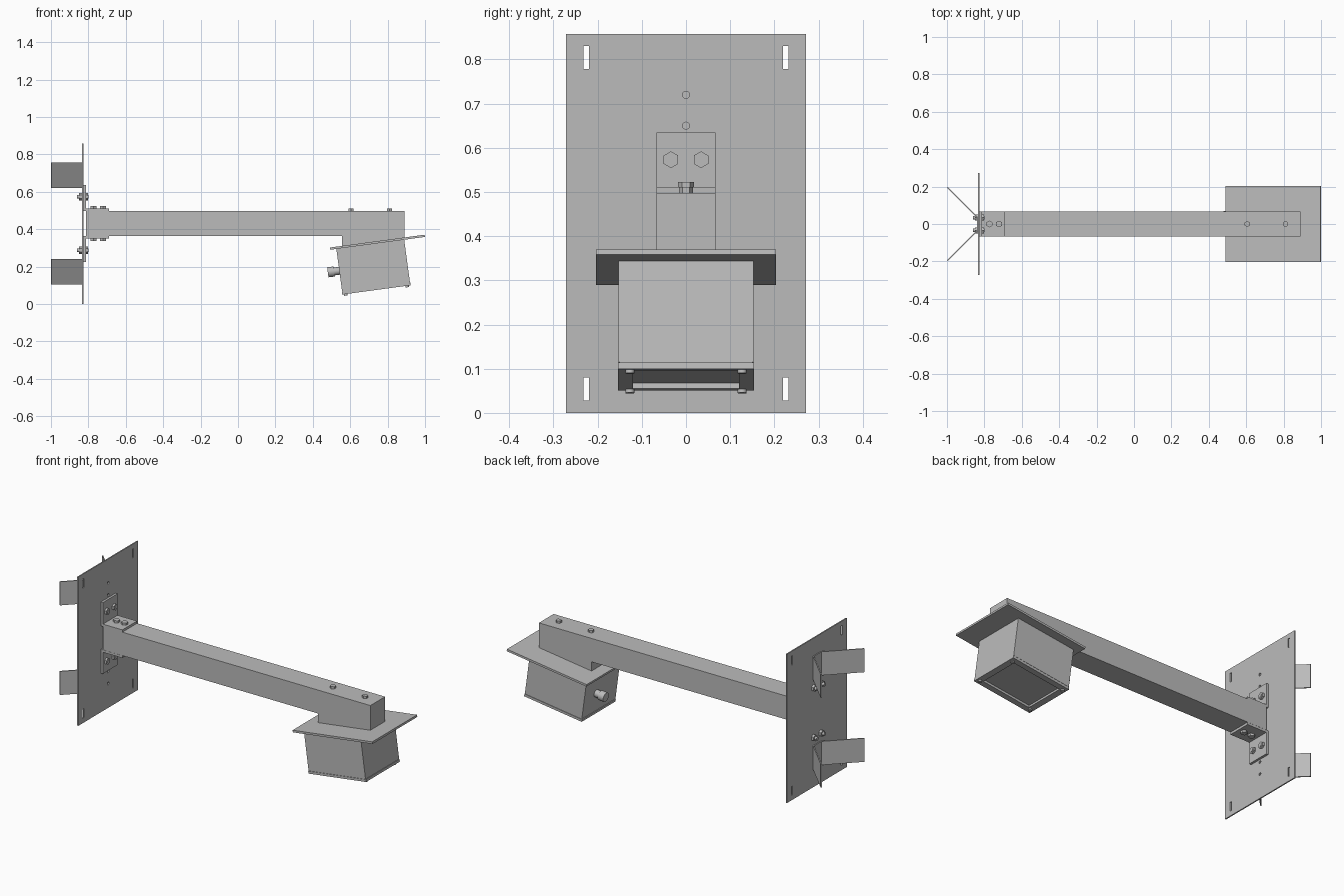
import bpy, bmesh, math
from mathutils import Matrix, Vector

cube = bpy.data.objects.get("Cube")
if cube:
    bpy.data.objects.remove(cube, do_unlink=True)

metal = bpy.data.materials.new("grey_metal")
metal.use_nodes = True
GREY = (0.5, 0.5, 0.5, 1)
metal.diffuse_color = GREY
metal.node_tree.nodes["Principled BSDF"].inputs["Base Color"].default_value = GREY

# Frame of the tilted sensor head
HEAD = Matrix.Translation((0.745, 0, 0.33)) @ Matrix.Rotation(math.radians(-7.7), 4, 'Y')
FLAT = Matrix.Identity(4)


def finish(name, bm, frame=FLAT):
    bm.transform(frame)
    bmesh.ops.recalc_face_normals(bm, faces=bm.faces)
    mesh = bpy.data.meshes.new(name)
    bm.to_mesh(mesh)
    bm.free()
    mesh.materials.append(metal)
    obj = bpy.data.objects.new(name, mesh)
    bpy.context.collection.objects.link(obj)
    return obj


def box(name, x, y, z, frame=FLAT):
    """Box from (min, max) ranges."""
    bm = bmesh.new()
    bmesh.ops.create_cube(bm, size=1)
    for v in bm.verts:
        v.co = [r[0] + (c + 0.5) * (r[1] - r[0]) for r, c in zip((x, y, z), v.co)]
    return finish(name, bm, frame)


def rod(name, start, end, radius, sides, frame=FLAT):
    """Prism or cylinder between two points."""
    a, b = Vector(start), Vector(end)
    bm = bmesh.new()
    bmesh.ops.create_cone(bm, cap_ends=True, segments=sides, radius1=radius,
                          radius2=radius, depth=(b - a).length)
    turn = (b - a).to_track_quat('Z', 'Y').to_matrix().to_4x4()
    bm.transform(Matrix.Translation((a + b) / 2) @ turn)
    obj = finish(name, bm, frame)
    if sides > 8:
        bpy.context.view_layer.objects.active = obj
        obj.select_set(True)
        bpy.ops.object.shade_smooth_by_angle()
        obj.select_set(False)
    return obj


def extrude(name, points, y):
    """Side profile in xz extruded across y."""
    bm = bmesh.new()
    face = bm.faces.new([bm.verts.new((px, y[0], pz)) for px, pz in points])
    new = bmesh.ops.extrude_face_region(bm, geom=[face])["geom"]
    bmesh.ops.translate(bm, vec=(0, y[1] - y[0], 0),
                        verts=[g for g in new if isinstance(g, bmesh.types.BMVert)])
    return finish(name, bm)


def cut(target, cutter):
    mod = target.modifiers.new("cut", 'BOOLEAN')
    mod.operation = 'DIFFERENCE'
    mod.solver = 'EXACT'
    mod.object = cutter
    bpy.context.view_layer.objects.active = target
    bpy.ops.object.modifier_apply(modifier=mod.name)
    bpy.data.objects.remove(cutter, do_unlink=True)


MID = 0.43   # height of the arm's axis

# Mounting plate with corner slots and small holes
plate = box("mounting_plate", (-0.834, -0.827), (-0.272, 0.272), (0, 0.857))
for s in (-1, 1):
    for y in (-0.226, 0.226):
        z = MID - 0.001 + s * 0.375
        cut(plate, box("slot", (-0.9, -0.8), (y - 0.006, y + 0.006), (z - 0.026, z + 0.026)))
    for dz in (0.22, 0.29):
        z = MID + s * dz
        cut(plate, rod("hole", (-0.9, 0, z), (-0.8, 0, z), 0.008, 16))

# Arm with wedge-shaped seat under its outer end
extrude("arm", [(-0.814, 0.363), (0.555, 0.363), (0.555, 0.31), (0.89, 0.355),
                (0.89, 0.498), (-0.814, 0.498)], (-0.067, 0.067))

for s, side in ((1, "upper"), (-1, "lower")):
    # Angle bracket joining arm and plate
    leg = [(-0.827, 0.0675), (-0.69, 0.0675), (-0.69, 0.081), (-0.814, 0.081),
           (-0.814, 0.205), (-0.827, 0.205)]
    extrude(side + "_angle_bracket", [(x, MID + s * h) for x, h in leg], (-0.067, 0.067))

    # Bolts through the plate, with nuts and shanks behind
    z = MID + s * 0.143
    for y in (-0.034, 0.034):
        rod(side + "_plate_bolt_head", (-0.814, y, z), (-0.803, y, z), 0.019, 6)
        rod(side + "_plate_bolt_nut", (-0.849, y, z), (-0.834, y, z), 0.019, 6)
        rod(side + "_plate_bolt_shank", (-0.862, y, z), (-0.8, y, z), 0.01, 16)

    # Bolts through the arm
    for x in (-0.773, -0.722):
        rod(side + "_arm_bolt", (x, 0, MID + s * 0.08), (x, 0, MID + s * 0.093), 0.018, 6)

    # V-shaped pole clamp: a base strip and two splayed fins
    z = MID + s * 0.258
    span = (z - 0.068, z + 0.068)
    box(side + "_clamp_base", (-0.84, -0.834), (-0.036, 0.036), span)
    for t in (-1, 1):
        spread = Matrix.Translation((-0.837, t * 0.034, 0)) @ Matrix.Rotation(-t * math.pi / 4, 4, 'Z')
        box(side + "_clamp_fin", (-0.228, 0), (-0.003, 0.003), span, spread)

# Bolts holding the head
for x in (0.605, 0.81):
    rod("head_bolt", (x, 0, 0.498), (x, 0, 0.511), 0.016, 6)

# Sensor head: shade plate, housing and recessed bottom frame
box("shade_plate", (-0.256, 0.256), (-0.204, 0.204), (-0.006, 0.006), HEAD)
box("housing", (-0.222, 0.144), (-0.153, 0.153), (-0.236, -0.006), HEAD)
frame = box("bottom_frame", (-0.224, 0.146), (-0.154, 0.154), (-0.252, -0.238), HEAD)
cut(frame, box("opening", (-0.19, 0.112), (-0.12, 0.12), (-0.3, -0.2), HEAD))
box("gasket", (-0.22, 0.142), (-0.151, 0.151), (-0.239, -0.235), HEAD)
for u in (-0.205, 0.127):
    for y in (-0.127, 0.127):
        rod("frame_screw", (u, y, -0.252), (u, y, -0.26), 0.01, 16, HEAD)

# Cable connector on the inner side of the housing
for name, u0, u1, r in (("connector_collar", -0.25, -0.222, 0.021),
                        ("connector_cap", -0.284, -0.25, 0.027)):
    rod(name, (u0, 0.043, -0.124), (u1, 0.043, -0.124), r, 24, HEAD)
